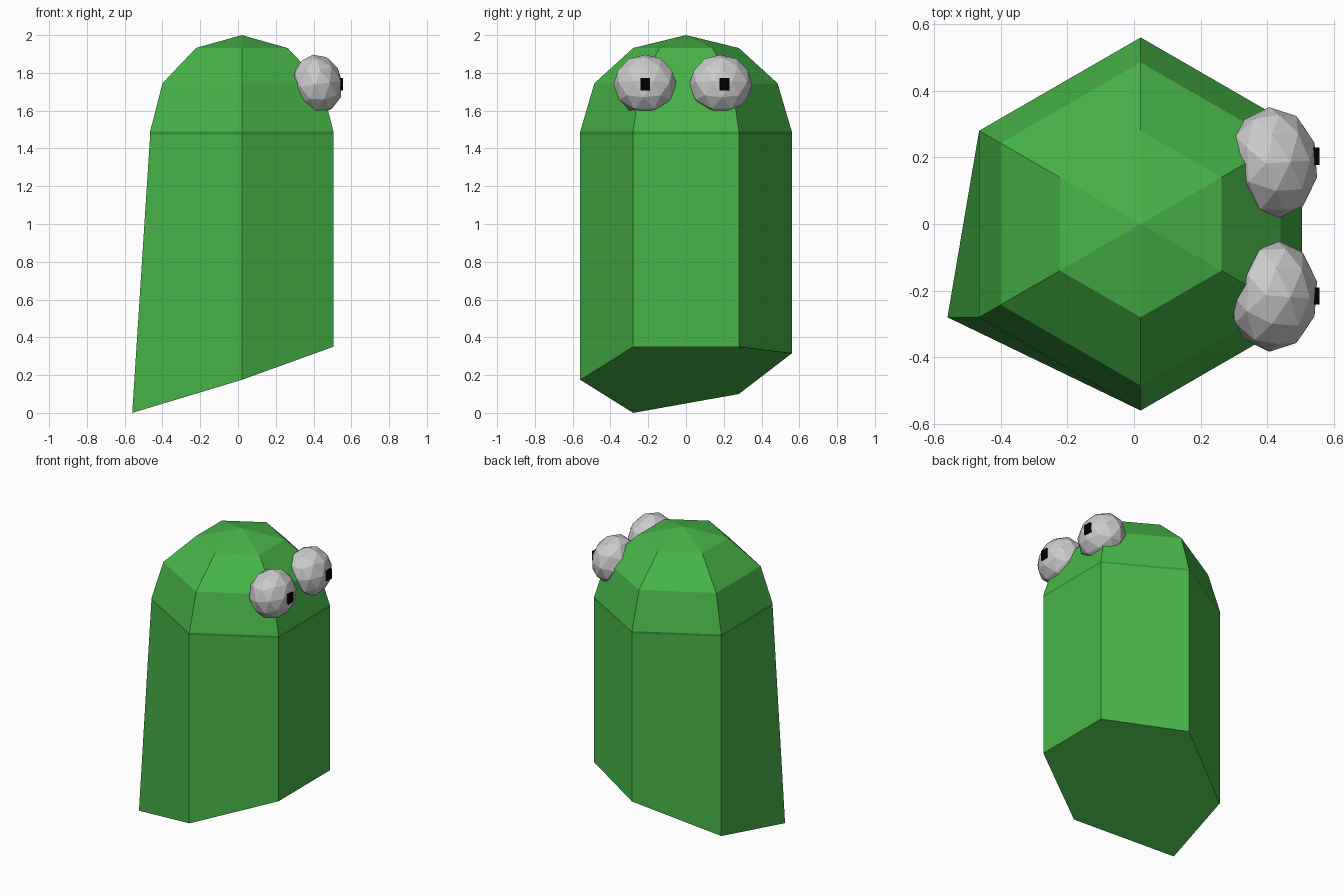
import bpy, bmesh
from math import radians, sin, cos

if "Cube" in bpy.data.objects:
    bpy.data.objects.remove(bpy.data.objects["Cube"])

CX, R = 0.02, 0.56          # axis position and radius of the six-sided body
TOP, SEAM = 1.475, 1.49     # top of body, base of dome


def material(name, rgb):
    m = bpy.data.materials.new(name)
    m.diffuse_color = (*rgb, 1)
    m.use_nodes = True
    m.node_tree.nodes["Principled BSDF"].inputs["Base Color"].default_value = m.diffuse_color
    return m


green = material("green", (0.063, 0.46, 0.065))
dark_green = material("dark_green", (0.04, 0.3, 0.042))
black = material("black", (0.0, 0.0, 0.0))


def hexagon(r, z):
    # Corners counter-clockwise, starting at front right
    return [(CX + r * cos(radians(a)), r * sin(radians(a)), z)
            for a in range(-30, 330, 60)]


def loft(name, rings, mat, cap_bottom=False, apex=None):
    bm = bmesh.new()
    loops = [[bm.verts.new(p) for p in ring] for ring in rings]
    n = len(loops[0])
    for lo, hi in zip(loops, loops[1:]):
        for i in range(n):
            j = (i + 1) % n
            bm.faces.new((lo[i], lo[j], hi[j], hi[i]))
    if cap_bottom:
        bm.faces.new(loops[0][::-1])
    if apex:
        tip = bm.verts.new(apex)
        for i in range(n):
            bm.faces.new((loops[-1][i], loops[-1][(i + 1) % n], tip))
    mesh = bpy.data.meshes.new(name)
    bm.to_mesh(mesh)
    bm.free()
    mesh.materials.append(mat)
    ob = bpy.data.objects.new(name, mesh)
    bpy.context.collection.objects.link(ob)


# Body: slanted underside, one corner flared outward
drops = [0.35, 0.35, 0.315, 0.10, 0.0, 0.175]
bottom = [(x, y, z) for (x, y, _), z in zip(hexagon(R, 0), drops)]
bottom[4] = (-0.56, -0.28, 0.0)
loft("body", [bottom, hexagon(R, TOP)], green, cap_bottom=True)

# Thin dark seam between body and dome
loft("seam_band", [hexagon(R, TOP), hexagon(R, SEAM)], dark_green)

# Dome: half of a six-sided sphere
height = 2.0 - SEAM
dome_rings = [hexagon(R * cos(radians(a)), SEAM + height * sin(radians(a)))
              for a in (0, 30, 60)]
loft("dome", dome_rings, green, apex=(CX, 0, 2.0))

# Flattened eyes, tilted slightly back and outward, with small square pupils
for side, eye_y, pupil_y, yaw in (("right", -0.216, -0.216, -4),
                                  ("left", 0.183, 0.203, 4)):
    bpy.ops.mesh.primitive_ico_sphere_add(
        subdivisions=2, radius=1, location=(0.418, eye_y, 1.738),
        rotation=(0, radians(-8), radians(yaw)))
    eye = bpy.context.object
    eye.name = side + "_eye"
    eye.scale = (0.136, 0.168, 0.16)
    bpy.ops.mesh.primitive_cube_add(size=1, location=(0.527, pupil_y, 1.74))
    pupil = bpy.context.object
    pupil.name = side + "_pupil"
    pupil.scale = (0.06, 0.052, 0.065)
    pupil.data.materials.append(black)
